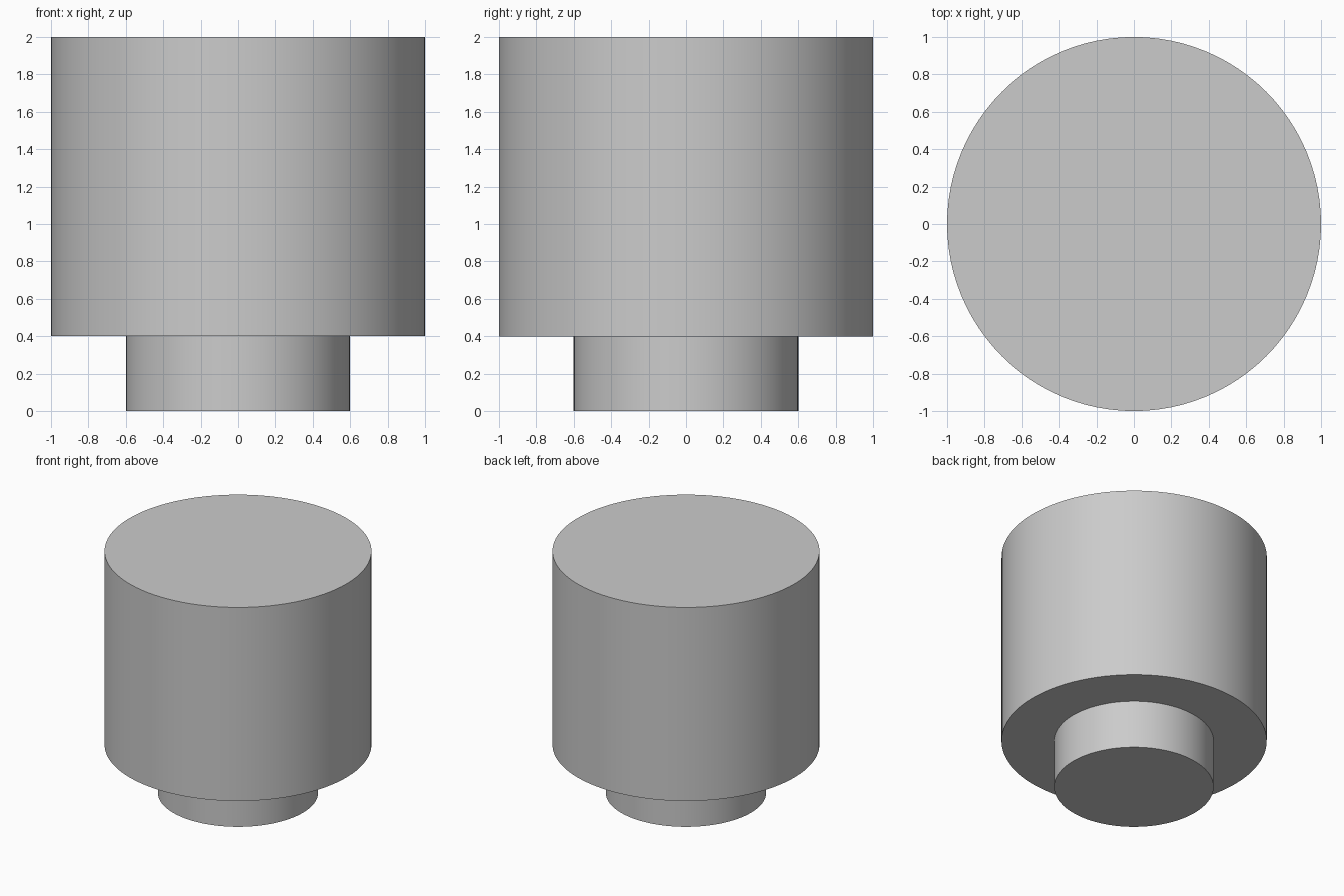
import bpy
import bmesh
import math

SIDES = 96

cube = bpy.data.objects.get("Cube")
if cube:
    bpy.data.objects.remove(cube, do_unlink=True)

# Plain grey for the whole body
grey = bpy.data.materials.new("plain grey")
grey.use_nodes = True
colour = (0.6, 0.6, 0.6, 1)
grey.diffuse_color = colour
grey.node_tree.nodes["Principled BSDF"].inputs["Base Color"].default_value = colour


def turned_part(name, profile):
    """Sweep (radius, height) rings into a closed solid of revolution."""
    bm = bmesh.new()
    rings = []
    for radius, height in profile:
        rings.append([bm.verts.new((radius * math.cos(math.tau * i / SIDES),
                                    radius * math.sin(math.tau * i / SIDES),
                                    height)) for i in range(SIDES)])
    for low, high in zip(rings, rings[1:]):
        for i in range(SIDES):
            j = (i + 1) % SIDES
            bm.faces.new((low[i], low[j], high[j], high[i]))
    bm.faces.new(rings[0][::-1])
    bm.faces.new(rings[-1])
    bmesh.ops.recalc_face_normals(bm, faces=bm.faces)
    mesh = bpy.data.meshes.new(name)
    bm.to_mesh(mesh)
    bm.free()
    mesh.materials.append(grey)
    obj = bpy.data.objects.new(name, mesh)
    bpy.context.collection.objects.link(obj)
    bpy.ops.object.select_all(action="DESELECT")
    obj.select_set(True)
    bpy.context.view_layer.objects.active = obj
    bpy.ops.object.shade_smooth_by_angle(angle=math.radians(30))
    return obj


# Narrow foot stepping out to the wide drum
turned_part("stepped_cylinder", [(0.6, 0), (0.6, 0.4), (1, 0.4), (1, 2)])
